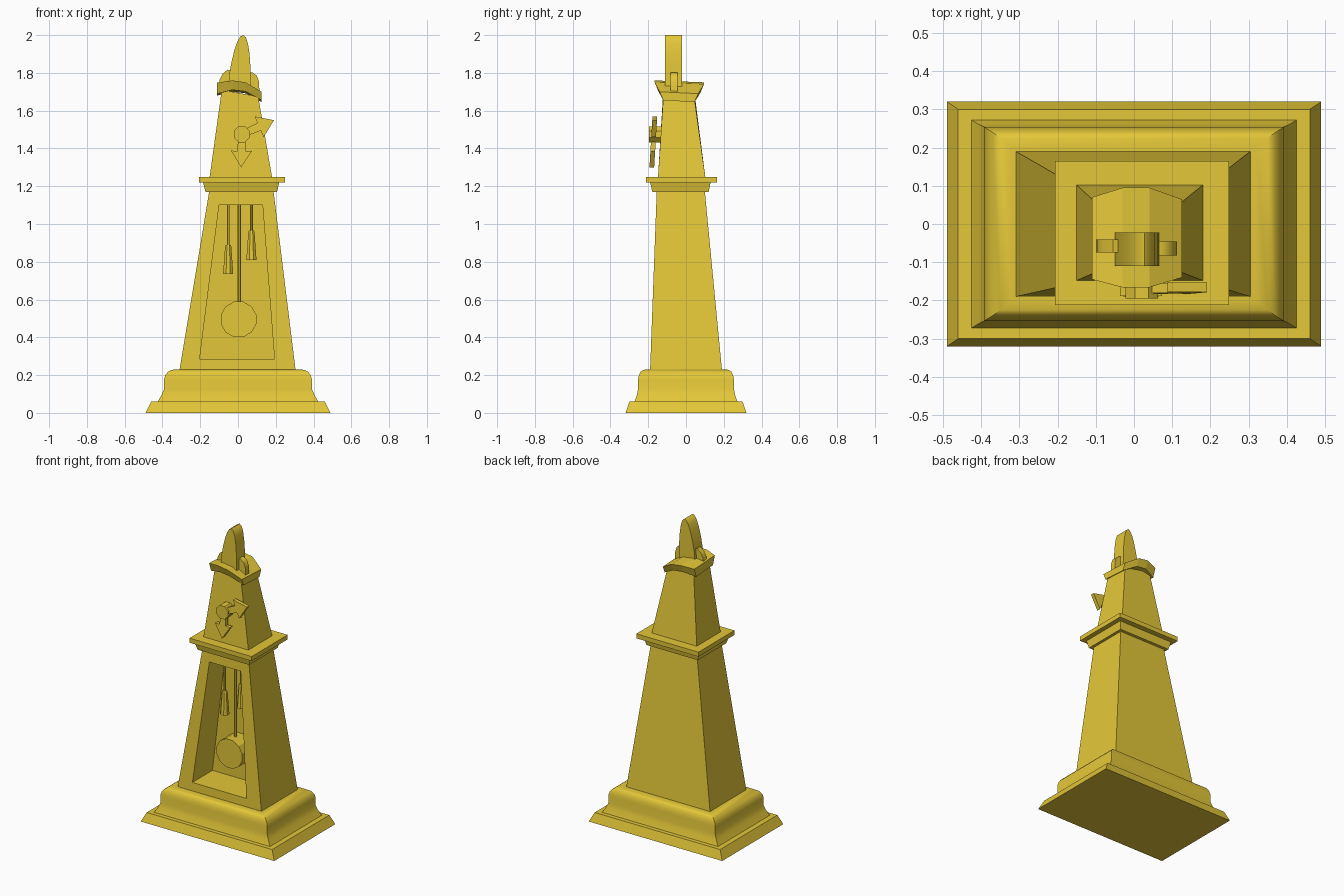
import bpy, bmesh, math

if "Cube" in bpy.data.objects:
    bpy.data.objects.remove(bpy.data.objects["Cube"])

mat = bpy.data.materials.new("yellow_paint")
mat.diffuse_color = (0.77, 0.57, 0.04, 1)
mat.use_nodes = True
mat.node_tree.nodes["Principled BSDF"].inputs["Base Color"].default_value = mat.diffuse_color


def loft(name, rings, smooth=None):
    """Bridge closed rings of points and cap both ends."""
    bm = bmesh.new()
    vs = [[bm.verts.new(p) for p in r] for r in rings]
    n = len(rings[0])
    for a, b in zip(vs, vs[1:]):
        for i in range(n):
            j = (i + 1) % n
            bm.faces.new((a[i], a[j], b[j], b[i]))
    bm.faces.new(vs[0][::-1])
    bm.faces.new(vs[-1])
    bmesh.ops.recalc_face_normals(bm, faces=bm.faces)
    me = bpy.data.meshes.new(name)
    bm.to_mesh(me)
    bm.free()
    me.materials.append(mat)
    ob = bpy.data.objects.new(name, me)
    bpy.context.collection.objects.link(ob)
    if smooth:
        bpy.ops.object.select_all(action='DESELECT')
        ob.select_set(True)
        bpy.context.view_layer.objects.active = ob
        bpy.ops.object.shade_smooth_by_angle(angle=math.radians(smooth))
    return ob


def rect(x0, x1, y0, y1, z):
    return [(x0, y0, z), (x1, y0, z), (x1, y1, z), (x0, y1, z)]


def prism(name, pts, y0, y1, lean=0, zc=0, smooth=None):
    """Extrude an xz outline along y, optionally leaning back with height."""
    return loft(name, [[(x, y + lean * (z - zc), z) for x, z in pts]
                       for y in (y0, y1)], smooth)


def circle(cx, cz, r, n):
    return [(cx + r * math.cos(math.tau * (i + 0.5) / n),
             cz + r * math.sin(math.tau * (i + 0.5) / n)) for i in range(n)]


def rod(name, x, y, levels, n=8):
    """Round vertical part from (z, radius) levels."""
    return loft(name, [[(px, py, z) for px, py in circle(x, y, r, n)]
                       for z, r in levels])


# Plinth slab and rounded base moulding
loft("plinth", [rect(-.49, .49, -.32, .32, 0), rect(-.46, .46, -.30, .30, .06)])
base = [(.425, .272, .06), (.405, .26, .095), (.392, .254, .125), (.392, .254, .175),
        (.385, .249, .2), (.37, .24, .218), (.35, .225, .228), (.32, .2, .23)]
loft("base_moulding", [rect(-x, x, -y, y, z) for x, y, z in base], 35)


# Tapered case with the pendulum recess: back, front, opening, recess back
def front(z):
    return -.19 + (z - .23) * .035 / .94


def back(z):
    return .19 - (z - .23) * .09 / .94


def upright(xb, xt, zb, zt, yf):
    return [(xb[0], yf(zb), zb), (xb[1], yf(zb), zb),
            (xt[1], yf(zt), zt), (xt[0], yf(zt), zt)]


outer = ((-.31, .305), (-.152, .188), .225, 1.175)
hole = ((-.203, .193), (-.10, .13), .285, 1.10)
loft("case", [upright(*outer, back), upright(*outer, front), upright(*hole, front),
              upright(*hole, lambda z: front(z) + .21 - .05 * (z - .285))])

# Pendulum and hanging weights
prism("pendulum_disc", circle(.003, .495, .097, 12), -.095, .02)
rod("pendulum_rod", .006, -.035, [(.55, .01), (1.1, .01)])
for side, x, z0, z1 in (("left", -.052, .735, .89), ("right", .071, .81, .965)):
    rod(side + "_weight_rod", x, -.065, [(z1 - .01, .008), (1.1, .008)])
    rod(side + "_weight", x, -.065, [(z0, .029), (z1 - .01, .018), (z1, .014)])

# Cornice
loft("cornice_lower", [rect(-.172, .207, -.178, .12, 1.17),
                       rect(-.185, .218, -.19, .13, 1.22)])
loft("cornice_upper", [rect(-.207, .249, -.212, .165, 1.22),
                       rect(-.207, .249, -.212, .165, 1.25)])

# Clock hood
hood_top = [(-.086, -.12, 1.71), (.107, -.12, 1.675), (.107, .043, 1.675), (-.086, .043, 1.71)]
loft("hood", [rect(-.15, .18, -.148, .102, 1.25), hood_top])

# Clock hands and hub
C = (.02, 1.475)


def hand(name, angle, length, neck, half):
    c, s = math.cos(angle), math.sin(angle)
    shape = [(0, -.018), (neck, -.022), (neck, -half), (length, 0),
             (neck, half), (neck, .022), (0, .018)]
    prism(name, [(C[0] + u * c - v * s, C[1] + u * s + v * c) for u, v in shape],
          -.183, -.158, .06, C[1])


hand("long_hand", math.radians(23.5), .186, .1, .06)
hand("short_hand", math.radians(-91), .175, .088, .055)
prism("hand_hub", circle(*C, .046, 8), -.195, -.12)

# Bowed, slightly tilted cap: cross-sections along x
cap = [(-.11, 1.69, 1.748, -.145, .07), (-.03, 1.71, 1.76, -.166, .095),
       (.04, 1.702, 1.75, -.166, .095), (.125, 1.655, 1.7, -.14, .065)]
loft("cap", [[(x, f + .02, zb), (x, f, zt), (x, b, zt - .01), (x, b - .02, zb - .01)]
             for x, zb, zt, f, b in cap])

# Side scrolls and central finial
prism("left_scroll", [(-.1, 1.72), (-.097, 1.765), (-.08, 1.797), (-.055, 1.817),
                      (-.03, 1.81), (-.03, 1.72)], -.075, -.04, smooth=40)
prism("right_scroll", [(.05, 1.71), (.05, 1.803), (.075, 1.803), (.1, 1.785),
                       (.112, 1.75), (.113, 1.69)], -.083, -.046, smooth=40)
prism("finial", [(-.052, 1.73), (-.045, 1.8), (-.034, 1.86), (-.018, 1.925), (-.003, 1.967),
                 (.012, 1.992), (.028, 2), (.042, 1.988), (.053, 1.955), (.061, 1.9),
                 (.066, 1.83), (.067, 1.72)], -.11, -.022, smooth=40)
